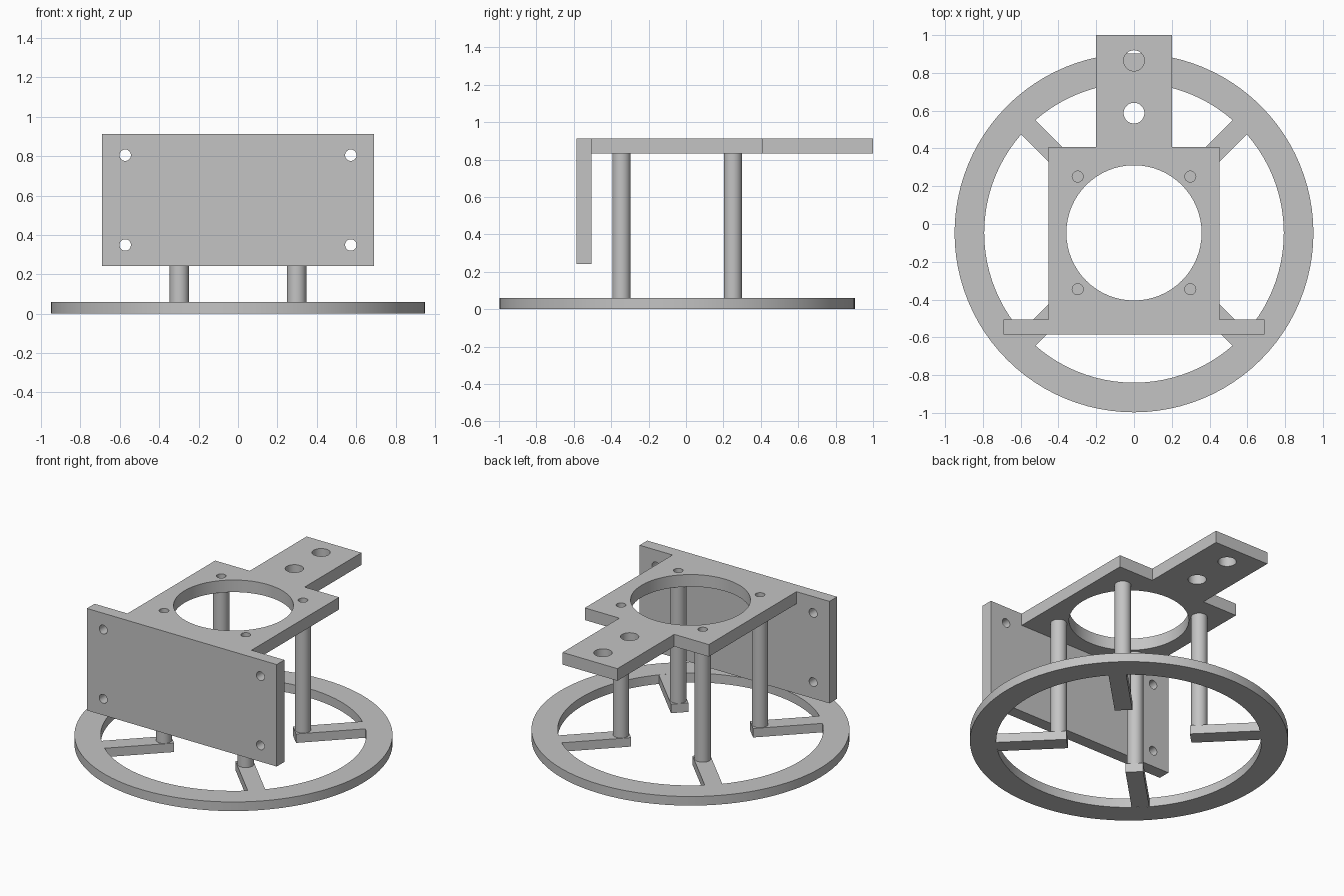
import bpy, bmesh, math
from mathutils import Matrix

cube = bpy.data.objects.get("Cube")
if cube:
    bpy.data.objects.remove(cube, do_unlink=True)

# Single plain grey
GREY = (0.55, 0.55, 0.55, 1)
grey = bpy.data.materials.new("plain_grey")
grey.use_nodes = True
grey.diffuse_color = GREY
grey.node_tree.nodes["Principled BSDF"].inputs["Base Color"].default_value = GREY


def circle(x, y, r, n=32):
    return [(x + r * math.cos(math.tau * i / n), y + r * math.sin(math.tau * i / n))
            for i in range(n)]


def rect(x0, x1, y0, y1):
    return [(x0, y0), (x1, y0), (x1, y1), (x0, y1)]


def plate(name, loops, thickness, matrix):
    """Extrude an outline with holes, centred on its own plane."""
    curve = bpy.data.curves.new(name, "CURVE")
    curve.dimensions = "2D"
    curve.fill_mode = "BOTH"
    curve.extrude = thickness / 2
    for loop in loops:
        spline = curve.splines.new("POLY")
        spline.points.add(len(loop) - 1)
        for point, (x, y) in zip(spline.points, loop):
            point.co = (x, y, 0, 1)
        spline.use_cyclic_u = True
    temp = bpy.data.objects.new(name + "_outline", curve)
    bpy.context.scene.collection.objects.link(temp)
    bpy.context.view_layer.update()
    mesh = bpy.data.meshes.new_from_object(
        temp.evaluated_get(bpy.context.evaluated_depsgraph_get()))
    bpy.data.objects.remove(temp, do_unlink=True)
    bm = bmesh.new()
    bm.from_mesh(mesh)
    bmesh.ops.remove_doubles(bm, verts=bm.verts, dist=1e-5)
    bmesh.ops.recalc_face_normals(bm, faces=bm.faces)
    bm.transform(matrix)
    bm.to_mesh(mesh)
    bm.free()
    mesh.name = name
    mesh.materials.clear()
    mesh.materials.append(grey)
    obj = bpy.data.objects.new(name, mesh)
    bpy.context.scene.collection.objects.link(obj)
    bpy.ops.object.select_all(action="DESELECT")
    obj.select_set(True)
    bpy.context.view_layer.objects.active = obj
    bpy.ops.object.shade_smooth_by_angle(angle=math.radians(30))
    return obj


CY = -0.047          # centre of ring, posts and large opening
POST = 0.298         # post offset from that centre
BASE_H = 0.06
TOP_LOW, TOP_HIGH = 0.833, 0.913
corners = [(sx, sy) for sx in (-1, 1) for sy in (-1, 1)]

# Base ring
plate("base_ring", [circle(0, CY, 0.95, 96), circle(0, CY, 0.793, 96)], BASE_H,
      Matrix.Translation((0, 0, BASE_H / 2)))

# Spokes and posts at the four diagonals
for sx, sy in corners:
    side = ("back" if sy > 0 else "front") + ("_left" if sx > 0 else "_right")
    turn = Matrix.Rotation(math.atan2(sy, sx), 4, "Z")
    plate(side + "_spoke", [rect(0.37, 0.81, -0.053, 0.053)], BASE_H - 0.001,
          Matrix.Translation((0, CY, BASE_H / 2)) @ turn)
    plate(side + "_post", [circle(sx * POST, CY + sy * POST, 0.049)], TOP_LOW - 0.01,
          Matrix.Translation((0, 0, (TOP_LOW + 0.01) / 2)))

# Top plate with rear tab, large opening and bolt holes
half = [(0.452, -0.505), (0.452, 0.408), (0.2, 0.408), (0.2, 1.0)]
outline = half + [(-x, y) for x, y in reversed(half)]
holes = [circle(0, CY, 0.358, 64), circle(0, 0.865, 0.055), circle(0, 0.587, 0.055)]
holes += [circle(sx * POST, CY + sy * POST, 0.029) for sx, sy in corners]
plate("top_plate", [outline] + holes, TOP_HIGH - TOP_LOW,
      Matrix.Translation((0, 0, (TOP_LOW + TOP_HIGH) / 2)))

# Upright front plate with four bolt holes
bolts = [circle(sx * 0.573, 0.577 + sy * 0.228, 0.029) for sx, sy in corners]
plate("front_plate", [rect(-0.692, 0.692, 0.241, TOP_HIGH)] + bolts, 0.08,
      Matrix.Translation((0, -0.545, 0)) @ Matrix.Rotation(math.pi / 2, 4, "X"))
